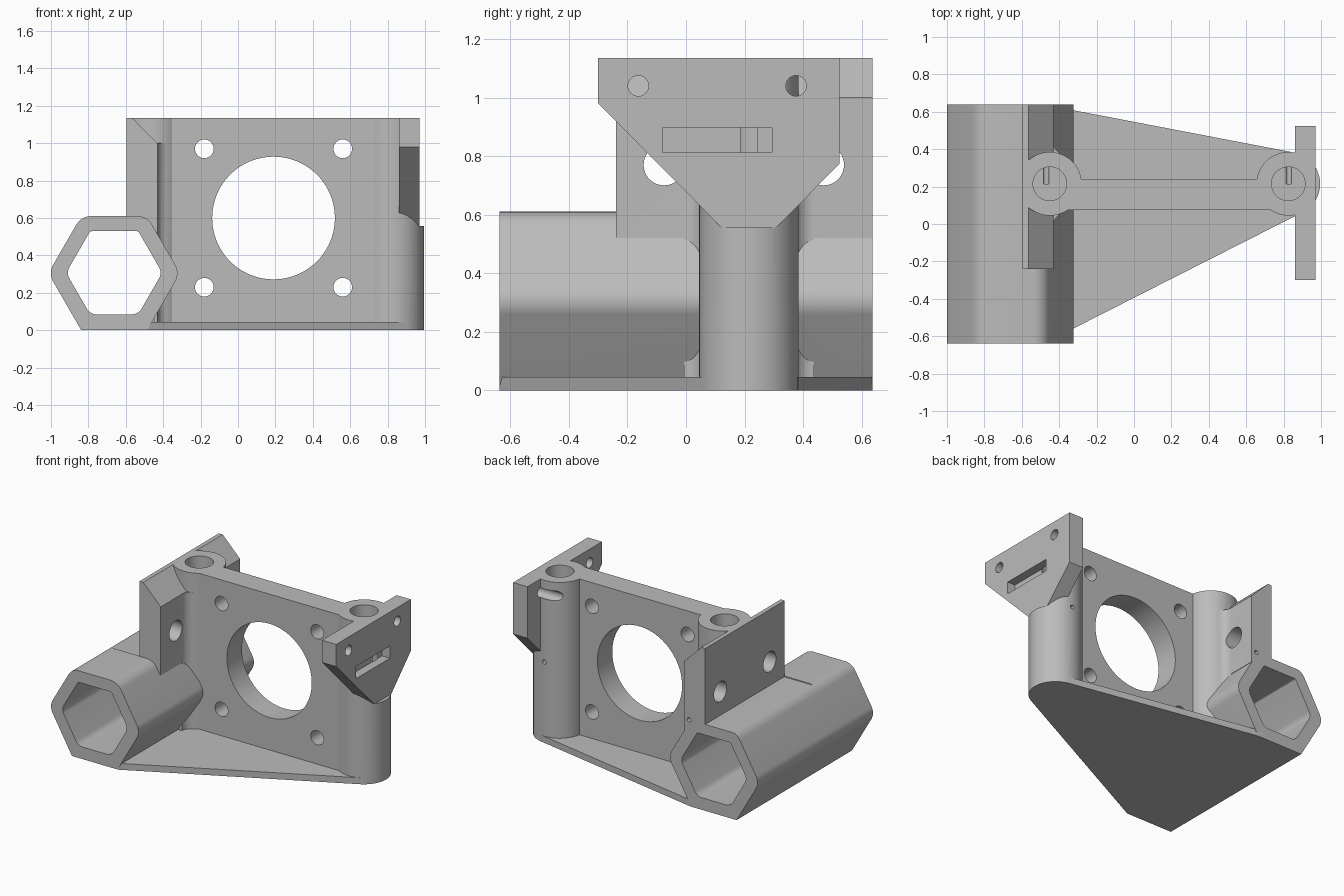
import bpy
import bmesh
from math import cos, sin, pi, sqrt, atan2
from mathutils import Vector

cube = bpy.data.objects.get("Cube")
if cube:
    bpy.data.objects.remove(cube, do_unlink=True)

grey = bpy.data.materials.new("light_grey")
grey.use_nodes = True
grey.diffuse_color = (0.5, 0.5, 0.5, 1)
bsdf = next(n for n in grey.node_tree.nodes if n.type == "BSDF_PRINCIPLED")
bsdf.inputs["Base Color"].default_value = (0.5, 0.5, 0.5, 1)
bsdf.inputs["Roughness"].default_value = 0.6

# Places a 2D profile point on the plane square to the given axis
PLACE = {
    "x": lambda a, b, h: (h, a, b),
    "y": lambda a, b, h: (a, h, b),
    "z": lambda a, b, h: (a, b, h),
}


def prism(name, points, axis, start, end):
    """Solid made by sweeping a flat profile along an axis."""
    bm = bmesh.new()
    rings = [[bm.verts.new(PLACE[axis](a, b, h)) for a, b in points] for h in (start, end)]
    n = len(points)
    for ring in rings:
        bm.faces.new(ring)
    for i in range(n):
        j = (i + 1) % n
        bm.faces.new((rings[0][i], rings[0][j], rings[1][j], rings[1][i]))
    bmesh.ops.recalc_face_normals(bm, faces=bm.faces)
    mesh = bpy.data.meshes.new(name)
    bm.to_mesh(mesh)
    bm.free()
    mesh.materials.append(grey)
    obj = bpy.data.objects.new(name, mesh)
    bpy.context.scene.collection.objects.link(obj)
    return obj


def box_profile(a0, a1, b0, b1):
    return [(a0, b0), (a1, b0), (a1, b1), (a0, b1)]


def cylinder(name, centre, radius, axis, start, end, sides=48):
    ring = [(centre[0] + radius * cos(2 * pi * i / sides),
             centre[1] + radius * sin(2 * pi * i / sides)) for i in range(sides)]
    return prism(name, ring, axis, start, end)


def rounded_hexagon(centre, flat, radii, steps=8):
    """Flat-topped hexagon with its own rounding radius on every corner."""
    points = []
    for k, r in enumerate(radii):
        angle = k * pi / 3
        out = Vector((cos(angle), sin(angle)))
        corner = Vector(centre) + out * flat / sqrt(3)
        if r == 0:
            points.append(tuple(corner))
            continue
        pivot = corner - out * r / cos(pi / 6)
        for i in range(steps + 1):
            t = angle - pi / 6 + i * pi / 3 / steps
            points.append((pivot.x + r * cos(t), pivot.y + r * sin(t)))
    return points


def combine(target, tool, operation):
    mod = target.modifiers.new(operation, "BOOLEAN")
    mod.operation = operation
    mod.solver = "EXACT"
    mod.object = tool
    bpy.context.view_layer.update()
    graph = bpy.context.evaluated_depsgraph_get()
    result = bpy.data.meshes.new_from_object(target.evaluated_get(graph))
    target.modifiers.clear()
    target.data = result
    bpy.data.objects.remove(tool, do_unlink=True)


TOP = 1.135
LEFT = (-0.45, 0.215)
RIGHT = (0.825, 0.215)
TUBE = (-0.662, 0.305)
BOSS = 0.17
DEPTH = 0.638

# Hexagonal tube, the body everything else is joined to
body = prism("bracket_body",
             rounded_hexagon(TUBE, 0.61, (0.09, 0.09, 0.09, 0.09, 0, 0)),
             "y", -DEPTH, DEPTH)

# Tapered foot plate, upright wall and the two screw bosses
solids = [
    prism("foot_plate", [(-0.55, DEPTH), (-0.48, DEPTH), (0.857, 0.382),
                         (0.9, 0.215), (0.902, 0.063), (-0.48, -DEPTH),
                         (-0.55, -DEPTH)], "z", 0, 0.045),
    prism("wall", box_profile(LEFT[0], RIGHT[0], 0.075, 0.24), "z", 0, TOP),
    cylinder("left_boss", LEFT, BOSS, "z", 0, TOP),
    cylinder("right_boss", RIGHT, BOSS, "z", 0, TOP),
]

# Left flange with a bevelled inner top edge
solids.append(prism("left_flange",
                    [(-0.595, 0.55), (-0.5, 0.55), (-0.43, 0.52), (-0.43, 1.0),
                     (-0.565, TOP), (-0.595, TOP)], "y", -0.24, DEPTH))

# Right flange tapering down to the boss
solids.append(prism("right_flange",
                    [(-0.3, TOP), (-0.3, 0.98), (0.12, 0.557), (0.31, 0.557),
                     (0.525, 0.775), (0.525, TOP)], "x", 0.86, 0.97))

# Concave fillets between the left flange and its boss
fillet = 0.07
cx = -0.43 + fillet
dx = cx - LEFT[0]
dy = sqrt((BOSS + fillet) ** 2 - dx ** 2)
for side in (-1, 1):
    cy = LEFT[1] + side * dy
    stop = atan2(dy, -dx)
    arc = [(cx - fillet * cos(t), cy - side * fillet * sin(t))
           for t in [(pi - stop) * i / 8 for i in range(9)]]
    solids.append(prism("flange_fillet",
                        [(LEFT[0], LEFT[1]), (LEFT[0], cy)] + arc, "z", 0.02, 1.0))

for solid in solids:
    combine(body, solid, "UNION")

# Tube bore, trimmed boss sides and the shallow step on the tube
cuts = [
    prism("tube_bore", rounded_hexagon((TUBE[0], 0.307), 0.445,
                                       (0.06, 0.015, 0.015, 0.06, 0.06, 0.06)),
          "y", -0.8, 0.8),
    prism("left_trim", box_profile(-0.835, -0.595, -0.235, 0.8), "z", 0.604, 1.3),
    prism("right_trim", box_profile(0.97, 1.2, -0.4, 0.6), "z", 0.556, 1.3),
]

# Large wall opening with four mounting holes
opening = (0.19, 0.6)
cuts.append(cylinder("wall_opening", opening, 0.328, "y", -0.1, 0.5, 80))
for sx in (-1, 1):
    for sz in (-1, 1):
        cuts.append(cylinder("mounting_hole",
                             (opening[0] + sx * 0.37, opening[1] + sz * 0.37),
                             0.05, "y", -0.1, 0.5, 32))

# Blind bores in the bosses with thin vents to the back
for (x, y), floor, vent in ((LEFT, 0.6, -0.47), (RIGHT, 0.56, 0.828)):
    cuts.append(cylinder("boss_bore", (x, y), 0.09, "z", floor, 1.3))
    cuts.append(cylinder("vent", (vent, floor + 0.003), 0.015, "y", y, 0.8, 16))

# Holes and slot in the flanges
for y in (-0.075, 0.47):
    cuts.append(cylinder("left_flange_hole", (y, 0.77), 0.07, "x", -0.8, -0.3, 32))
cuts.append(cylinder("front_flange_hole", (-0.163, 1.04), 0.035, "x", 0.7, 1.2, 32))
cuts.append(cylinder("back_flange_hole", (0.376, 1.04), 0.035, "x", 0.6, 1.2, 32))
cuts.append(prism("flange_slot", box_profile(-0.08, 0.293, 0.812, 0.897), "x", 0.91, 1.2))

for cut in cuts:
    combine(body, cut, "DIFFERENCE")

# Smooth the curved walls, keep the machined edges sharp
bpy.ops.object.select_all(action="DESELECT")
body.select_set(True)
bpy.context.view_layer.objects.active = body
bpy.ops.object.shade_smooth_by_angle(angle=pi / 7)
